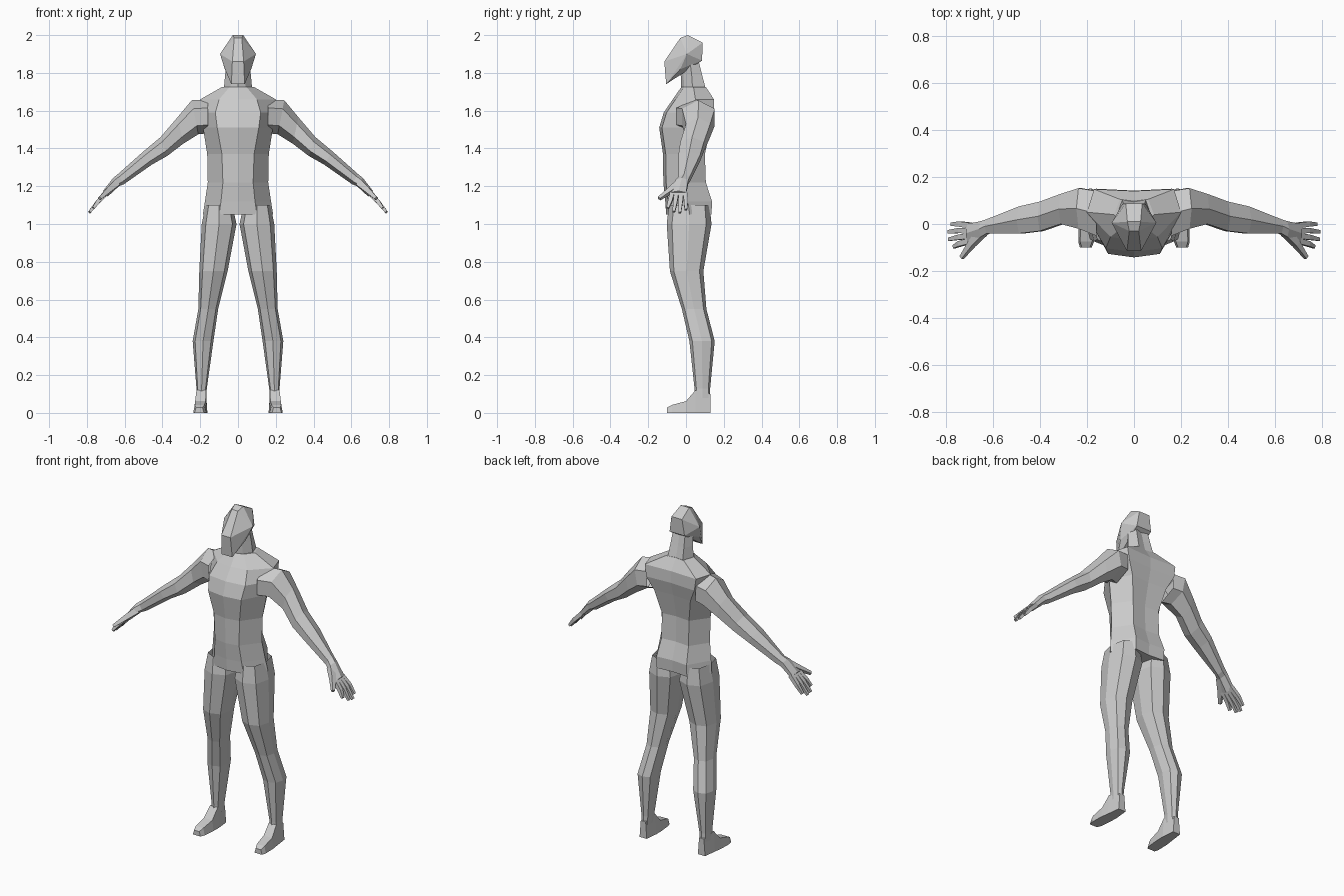
import bpy, bmesh
from math import cos, sin, pi
from mathutils import Vector

if "Cube" in bpy.data.objects:
    bpy.data.objects.remove(bpy.data.objects["Cube"])


def finish(name, bm, mirror=False):
    bmesh.ops.recalc_face_normals(bm, faces=bm.faces)
    mesh = bpy.data.meshes.new(name)
    bm.to_mesh(mesh)
    bm.free()
    ob = bpy.data.objects.new(name, mesh)
    bpy.context.collection.objects.link(ob)
    if mirror:
        mod = ob.modifiers.new("mirror", 'MIRROR')
        mod.use_mirror_merge = False
    return ob


def loft(name, rings, mirror=False, start=True, end=True):
    bm = bmesh.new()
    loops = [[bm.verts.new(p) for p in ring] for ring in rings]
    for a, b in zip(loops, loops[1:]):
        for i in range(len(a)):
            j = (i + 1) % len(a)
            bm.faces.new((a[i], a[j], b[j], b[i]))
    if start:
        bm.faces.new(loops[0][::-1])
    if end:
        bm.faces.new(loops[-1])
    return finish(name, bm, mirror)


def hull(name, half_points):
    bm = bmesh.new()
    for x, y, z in half_points:
        for s in (-1, 1):
            bm.verts.new((s * x, y, z))
    out = bmesh.ops.convex_hull(bm, input=bm.verts)
    bmesh.ops.delete(bm, geom=list(set(out["geom_interior"])), context='VERTS')
    return finish(name, bm)


def torso_ring(z, w, fw, yf, ys, yb, bw):
    side = [(0, yf), (fw, yf + .015), (w, ys), (bw, yb), (0, yb - .008)]
    pts = side + [(-x, y) for x, y in side[-2:0:-1]]
    return [(x, y, z) for x, y in pts]


def leg_ring(x0, x1, yf, yb, z):
    ring = []
    for i in range(8):
        a = i * pi / 4
        k = 1.08 if i % 2 else 1
        ring.append(((x0 + x1) / 2 + k * cos(a) * (x1 - x0) / 2,
                     (yf + yb) / 2 + k * sin(a) * (yb - yf) / 2, z))
    return ring


def arm_ring(tx, tz, bx, bz, yf, yb):
    top, bot = Vector((tx, 0, tz)), Vector((bx, 0, bz))
    mid, up = (top + bot) / 2, (top - bot) / 2
    return [mid + up * cos(i * pi / 3)
            + Vector((0, (yf + yb) / 2 + sin(i * pi / 3) * (yb - yf) / 1.73, 0))
            for i in range(6)]


def finger(name, path, radii):
    rings = []
    for i, (p, r) in enumerate(zip(path, radii)):
        d = (Vector(path[min(i + 1, len(path) - 1)]) - Vector(path[max(i - 1, 0)])).normalized()
        u = d.cross(Vector((0, 1, 0))).normalized()
        v = d.cross(u)
        rings.append([Vector(p) + (u * a + v * b) * r
                      for a, b in ((1, 1), (-1, 1), (-1, -1), (1, -1))])
    loft(name, rings, True, start=False)


# Torso, from pelvis to base of neck
loft("torso", [torso_ring(*r) for r in (
    (1.05, .186, .10, -.105, .02, .135, .10),
    (1.12, .175, .09, -.11, .01, .138, .10),
    (1.22, .16, .08, -.12, 0, .105, .09),
    (1.37, .163, .085, -.122, 0, .10, .09),
    (1.51, .185, .11, -.142, .01, .13, .12),
    (1.59, .20, .12, -.118, .03, .15, .16),
    (1.66, .20, .10, -.07, .05, .148, .17),
    (1.725, .085, .045, -.025, .04, .105, .06))])

# Neck and head
loft("neck", [torso_ring(*r) for r in (
    (1.715, .075, .04, -.025, .035, .105, .05),
    (1.79, .068, .035, -.028, .03, .085, .045),
    (1.87, .06, .03, -.03, .02, .065, .04))], start=False, end=False)
hull("head", [(.028, .01, 2.0), (.02, -.03, 1.985), (.035, .088, 1.96),
              (.095, .005, 1.90), (.05, .085, 1.865), (.03, -.115, 1.86),
              (.035, -.105, 1.74), (.07, -.03, 1.82)])

# Arms with palm
loft("arm", [arm_ring(*r) for r in (
    (.16, 1.66, .16, 1.48, -.05, .14),
    (.245, 1.655, .21, 1.475, -.02, .152),
    (.32, 1.565, .29, 1.425, 0, .128),
    (.41, 1.46, .375, 1.36, -.03, .095),
    (.50, 1.385, .455, 1.315, -.04, .075),
    (.635, 1.265, .605, 1.21, -.04, .02),
    (.66, 1.245, .63, 1.20, -.055, .012),
    (.715, 1.175, .69, 1.145, -.08, .0))], True, start=False)

# Fingers and thumb
for i in range(4):
    y = -.072 + .022 * i
    tip = (.765, .785, .788, .775)[i]
    tz = (1.085, 1.065, 1.06, 1.075)[i]
    finger("finger", [(.695, y, 1.165), (.74, y - .012 + .006 * i, 1.12),
                      (tip, y - .025 + .010 * i, tz)], (.012, .011, .007))
finger("thumb", [(.645, -.035, 1.215), (.69, -.085, 1.175), (.732, -.142, 1.135)],
       (.018, .014, .008))

# Legs
loft("leg", [leg_ring(*r) for r in (
    (.03, .172, -.09, .125, 1.10),
    (.008, .192, -.102, .135, 1.0),
    (.055, .205, -.085, .092, .75),
    (.105, .21, -.022, .108, .55),
    (.13, .24, .018, .152, .38),
    (.165, .22, .045, .128, .13),
    (.168, .22, .045, .128, .08))], True, start=False, end=False)

# Feet
loft("foot", [[(x0, y, 0), (x1, y, 0), (x1 - .008, y, z), (x0 + .008, y, z)]
              for y, x0, x1, z in ((.13, .17, .218, .10), (.05, .162, .228, .12),
                                   (0, .163, .235, .062), (-.075, .17, .237, .042),
                                   (-.10, .18, .23, .028))], True)
